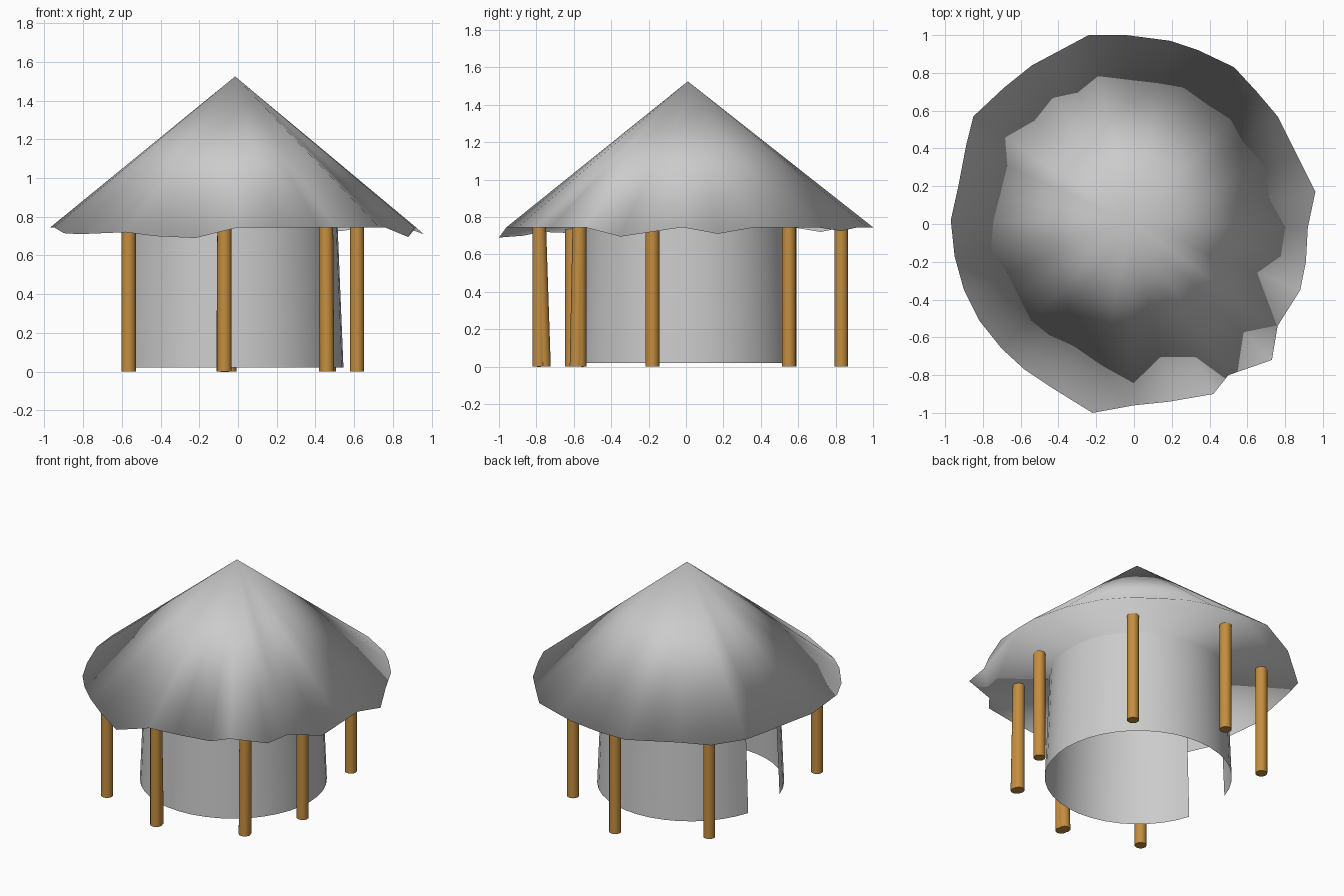
import bpy, bmesh
from math import cos, sin, radians
from mathutils import Vector

if "Cube" in bpy.data.objects:
    bpy.data.objects.remove(bpy.data.objects["Cube"])


def add_mesh(name, bm, smooth_all=True):
    bmesh.ops.recalc_face_normals(bm, faces=bm.faces)
    me = bpy.data.meshes.new(name)
    bm.to_mesh(me)
    bm.free()
    ob = bpy.data.objects.new(name, me)
    bpy.context.collection.objects.link(ob)
    for p in me.polygons:
        p.use_smooth = smooth_all
    return ob


# Thatched roof: one apex, ragged rim, closed flat underside, fully smooth
EAVE = 0.745
rim = [(-.24, 1), (-.04, 1), (.19, .97), (.34, .92), (.53, .83), (.65, .70),
       (.76, .57), (.86, .37), (.96, .17), (.92, -.02), (.91, -.20), (.88, -.35),
       (.76, -.54), (.73, -.72), (.50, -.80), (.42, -.90), (.19, -.94), (0, -.96),
       (-.22, -1), (-.43, -.87), (-.58, -.77), (-.70, -.66), (-.82, -.51),
       (-.90, -.35), (-.95, -.17), (-.97, .02), (-.93, .20), (-.89, .41),
       (-.85, .57), (-.69, .72), (-.54, .84), (-.39, .92)]
# how far some rim points droop
droop = {4: .02, 8: .035, 11: .05, 18: .055, 19: .045, 20: .025, 21: .02,
         22: .035, 23: .03, 29: .025}
bm = bmesh.new()
ring = [bm.verts.new((x, y, EAVE - droop.get(i, 0))) for i, (x, y) in enumerate(rim)]
apex = bm.verts.new((-.015, .01, 1.525))
for i, v in enumerate(ring):
    bm.faces.new((v, ring[i - 1], apex))
bm.faces.new(ring)
add_mesh("roof", bm)

# Round wall: thin, slightly tapered sheet with a door gap on the -x side
bm = bmesh.new()
steps = 36
prev = None
for i in range(steps + 1):
    a = radians(-163 + 326 * i / steps)
    pair = [bm.verts.new((-.035 + r * cos(a), r * sin(a), z))
            for r, z in ((.58, .02), (.55, EAVE))]
    if prev:
        bm.faces.new((prev[0], pair[0], pair[1], prev[1]))
    prev = pair
add_mesh("wall", bm)

# Posts
wood = bpy.data.materials.new("wood")
wood.diffuse_color = (.55, .27, .05, 1)
wood.use_nodes = True
wood.node_tree.nodes["Principled BSDF"].inputs["Base Color"].default_value = wood.diffuse_color


def post(name, bottom, top=None, radius=.037):
    a = Vector((*bottom, 0))
    b = Vector((*(top or bottom), EAVE))
    bpy.ops.mesh.primitive_cylinder_add(vertices=24, radius=radius, depth=(b - a).length,
                                        location=(a + b) / 2)
    ob = bpy.context.object
    ob.name = name
    ob.rotation_euler = (b - a).to_track_quat('Z', 'Y').to_euler()
    ob.data.materials.append(wood)
    bpy.ops.object.shade_smooth_by_angle()


spots = [(-.565, -.61), (-.07, -.785), (.455, -.57), (.615, -.18),
         (.47, .55), (-.045, .83), (-.565, .555)]
for i, p in enumerate(spots):
    post(f"post_{i + 1}", p)
# leaning props doubled against two front posts
post("leaning_post_1", (-.075, -.76), (-.07, -.785))
post("leaning_post_2", (.46, -.585), (.455, -.57))
